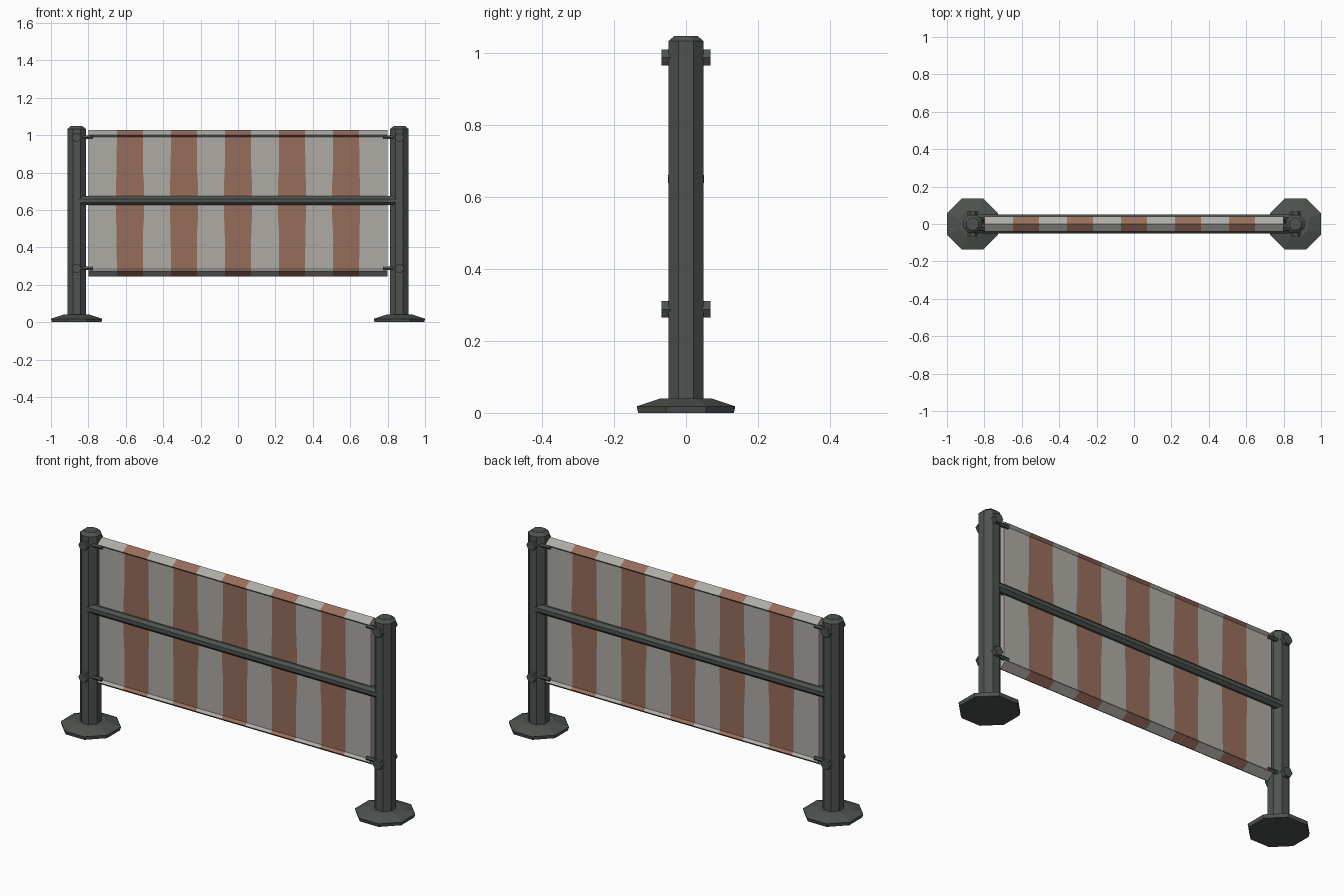
import bpy, bmesh, math
from mathutils import Matrix, Vector

if "Cube" in bpy.data.objects:
    bpy.data.objects.remove(bpy.data.objects["Cube"], do_unlink=True)


def material(name, rgb):
    m = bpy.data.materials.new(name)
    m.use_nodes = True
    m.diffuse_color = (*rgb, 1)
    m.node_tree.nodes["Principled BSDF"].inputs["Base Color"].default_value = (*rgb, 1)
    return m


metal = material("dark metal", (0.075, 0.087, 0.079))
cloth = material("pale cloth", (0.42, 0.41, 0.375))
rust = material("rust stripe", (0.31, 0.155, 0.105))


def add_object(name, bm, mats):
    bmesh.ops.recalc_face_normals(bm, faces=bm.faces)
    mesh = bpy.data.meshes.new(name)
    bm.to_mesh(mesh)
    bm.free()
    for m in mats:
        mesh.materials.append(m)
    ob = bpy.data.objects.new(name, mesh)
    bpy.context.collection.objects.link(ob)
    return ob


def bridge(bm, a, b):
    n = len(a)
    return [bm.faces.new((a[i], a[(i + 1) % n], b[(i + 1) % n], b[i])) for i in range(n)]


def turned(name, rings, loc, sides=8, turn=Matrix(), stretch=1):
    """Faceted solid from (apothem, height) rings, flat sides facing the axes."""
    bm = bmesh.new()
    loops = []
    for apothem, h in rings:
        r = apothem / math.cos(math.pi / sides)
        angles = [2 * math.pi * (i + 0.5) / sides for i in range(sides)]
        loops.append([bm.verts.new(turn @ Vector((r * math.cos(a), r * math.sin(a) * stretch, h)))
                      for a in angles])
    for a, b in zip(loops, loops[1:]):
        bridge(bm, a, b)
    bm.faces.new(loops[0])
    bm.faces.new(loops[-1])
    ob = add_object(name, bm, [metal])
    ob.location = loc
    return ob


along_x = Matrix.Rotation(math.pi / 2, 4, 'Y')
along_y = Matrix.Rotation(math.pi / 2, 4, 'X') @ Matrix.Rotation(math.pi / 2, 4, 'Z')
POST_X, ROPE_TOP, ROPE_LOW = 0.863, 0.988, 0.288

# Posts, feet, bolts and rope ends, on both sides
for side, s in (("left", 1), ("right", -1)):
    x = s * POST_X
    turned(side + "_foot", [(0.133, 0), (0.137, 0.018), (0.072, 0.04)], (x, 0, 0))
    turned(side + "_post", [(0.049, 0.03), (0.049, 1.033), (0.032, 1.048)], (x, 0, 0))
    for level, z in (("upper", ROPE_TOP), ("lower", ROPE_LOW)):
        turned(f"{side}_{level}_bolt", [(0.0225, -0.068), (0.0225, 0.068)], (x, 0, z), 6, along_y)
        for end, y in (("front", -0.028), ("back", 0.028)):
            turned(f"{side}_{level}_{end}_rope", [(0.009, -0.045), (0.009, 0.045)],
                   (s * 0.82, y, z), 6, along_x)

# Middle rails, one on each face of the cloth
for end, y in (("front", -0.026), ("back", 0.026)):
    turned(end + "_rail", [(0.024, -0.85), (0.024, 0.85)], (0, y, 0.65), 8, along_x)

# Striped cloth: half cross-section as (depth, height, stripe half width)
half = [(0.040, 0.273, 0.07), (0.026, 0.285, 0.07), (0.026, 0.5, 0.071), (0.026, 0.56, 0.075),
        (0.026, 0.74, 0.075), (0.026, 0.8, 0.071), (0.026, 0.99, 0.07), (0.040, 1.002, 0.07)]
section = [(0, 0.245, 0.07)] + half + [(0, 1.028, 0.07)] + [(-y, z, w) for y, z, w in half[::-1]]
# Each column edge is a stripe centre plus a signed multiple of the half width
edges = [(-0.798, 0)] + [(0.289 * k, sgn) for k in range(-2, 3) for sgn in (-1, 1)] + [(0.798, 0)]
bm = bmesh.new()
loops = [[bm.verts.new((cx + sgn * w, y, z)) for y, z, w in section] for cx, sgn in edges]
for i, (a, b) in enumerate(zip(loops, loops[1:])):
    for f in bridge(bm, a, b):
        f.material_index = i % 2
bm.faces.new(loops[0])
bm.faces.new(loops[-1])
add_object("striped_cloth", bm, [cloth, rust])
